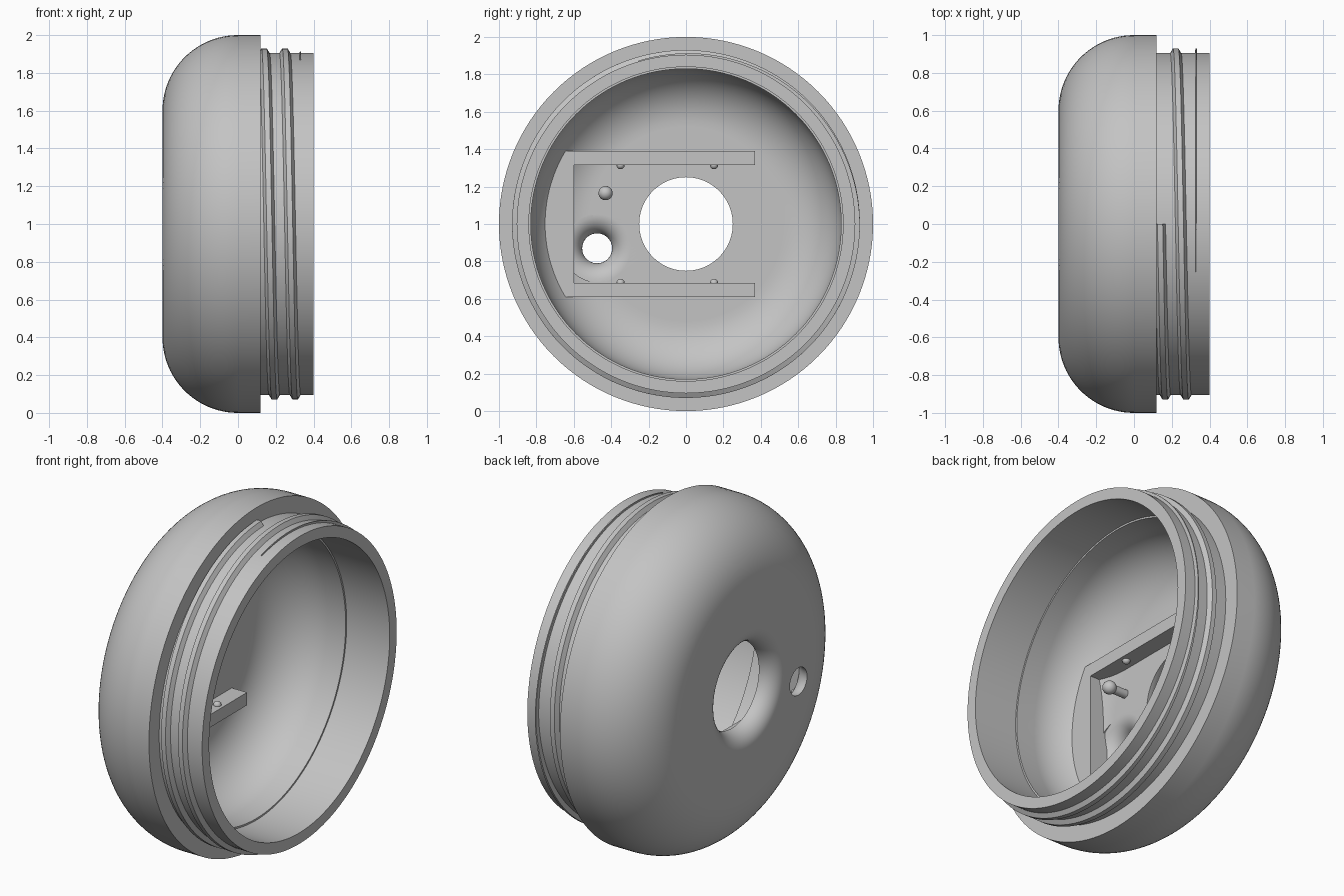
import bpy, bmesh
from math import sin, cos, pi, radians

cube = bpy.data.objects.get("Cube")
if cube:
    bpy.data.objects.remove(cube, do_unlink=True)

grey = bpy.data.materials.new("plain grey")
grey.use_nodes = True
colour = (0.55, 0.55, 0.55, 1)
grey.diffuse_color = colour
grey.node_tree.nodes["Principled BSDF"].inputs["Base Color"].default_value = colour


def finish(name, bm):
    bmesh.ops.recalc_face_normals(bm, faces=bm.faces[:])
    mesh = bpy.data.meshes.new(name)
    bm.to_mesh(mesh)
    bm.free()
    mesh.materials.append(grey)
    obj = bpy.data.objects.new(name, mesh)
    bpy.context.collection.objects.link(obj)
    return obj


def smooth(obj):
    bpy.ops.object.select_all(action='DESELECT')
    obj.select_set(True)
    bpy.context.view_layer.objects.active = obj
    bpy.ops.object.shade_smooth_by_angle(angle=radians(30))


def arc(cx, cr, radius, start, end, steps):
    """Profile points (x, r) on an arc, angles in degrees from +x."""
    return [(cx + radius * cos(radians(start + (end - start) * i / steps)),
             cr + radius * sin(radians(start + (end - start) * i / steps)))
            for i in range(steps + 1)]


def bridge(bm, a, b):
    for i in range(len(a)):
        j = (i + 1) % len(a)
        bm.faces.new((a[i], a[j], b[j], b[i]))


def lathe(name, profile, y=0, z=1, segments=128, closed=False):
    """Turn a profile of (x, r) points around an axis along x."""
    bm = bmesh.new()
    rings = [[bm.verts.new((x, y + r * cos(2 * pi * i / segments),
                            z + r * sin(2 * pi * i / segments)))
              for i in range(segments)] for x, r in profile]
    for a, b in zip(rings, rings[1:]):
        bridge(bm, a, b)
    if closed:
        bridge(bm, rings[-1], rings[0])
    else:
        bm.faces.new(rings[0])
        bm.faces.new(rings[-1])
    return finish(name, bm)


# Hollow domed shell with neck and flared centre hole
profile = arc(-0.3, 0.35, 0.1, 270, 180, 10)
profile += [(-0.4, 0.36), (-0.4, 0.59)]
profile += arc(0, 0.6, 0.4, 180, 90, 24)
profile += [(0.12, 1.0), (0.12, 0.905), (0.4, 0.905), (0.4, 0.84),
            (0.12, 0.84), (0.12, 0.83)]
profile += arc(0, 0.53, 0.3, 90, 180, 20)
profile += [(-0.3, 0.52)]
shell = lathe("domed_shell", profile, closed=True)

# Small side hole, flared on the inside
flare = [(-0.5, 0.08)] + arc(-0.4, 0.18, 0.1, 270, 360, 10)[:-1]
flare += [(-0.3, 0.18), (-0.22, 0.18)]
cutter = lathe("hole_cutter", flare, y=-0.475, z=0.87, segments=48)
cutter.hide_render = True
cut = shell.modifiers.new("side hole", 'BOOLEAN')
cut.operation = 'DIFFERENCE'
cut.solver = 'EXACT'
cut.object = cutter
bpy.context.view_layer.objects.active = shell
bpy.ops.object.modifier_apply(modifier=cut.name)
bpy.data.objects.remove(cutter, do_unlink=True)
smooth(shell)
shell.modifiers.new("even shading", 'WEIGHTED_NORMAL').keep_sharp = True

# Screw thread: two turns that thin out to a fin at the end
bm = bmesh.new()
steps = 256
turns = 2.045
previous = None
for i in range(steps + 1):
    turn = turns * i / steps
    angle = 2 * pi * turn
    x = 0.138 + 0.11 * turn
    thin = min(1, max(0, (turn - 1.5) / 0.25))
    base = 0.035 * (1 - thin) + 0.004 * thin
    crest = 0.014 * (1 - thin) + 0.003 * thin
    x = min(x, 0.33)
    top = 0.93 - 0.02 * max(0, (turn - 1.75) / 0.295)
    section = [(x - base, 0.895), (x - crest, top), (x + crest, top), (x + base, 0.895)]
    ring = [bm.verts.new((px, -r * sin(angle), 1 + r * cos(angle))) for px, r in section]
    if previous:
        bridge(bm, previous, ring)
    else:
        bm.faces.new(ring)
    previous = ring
bm.faces.new(previous)
smooth(finish("screw_thread", bm))

# U-shaped bracket, its closed end buried in the dome wall
outer = 0.39
inner = 0.315
reach = 0.78
limit = 30
outline = [(0.37, outer), (0.37, inner), (-0.6, inner),
           (-0.6, -inner), (0.37, -inner), (0.37, -outer)]
outline += [(-reach * cos(radians(a)), reach * sin(radians(a)))
            for a in range(-limit, limit + 1, 3)]
bm = bmesh.new()
low, high = [[bm.verts.new((x, y, 1 + z)) for y, z in outline] for x in (-0.32, -0.2)]
bridge(bm, low, high)
bm.faces.new(low)
bm.faces.new(high)
finish("bracket", bm)

# Clip bumps on the inner faces of the bracket arms
for row, z in (("lower", 1 - inner), ("upper", 1 + inner)):
    for side, y in (("back", 0.15), ("front", -0.35)):
        bm = bmesh.new()
        bmesh.ops.create_uvsphere(bm, u_segments=20, v_segments=12, radius=0.022)
        bmesh.ops.translate(bm, verts=bm.verts[:], vec=(-0.24, y, z))
        smooth(finish(f"{row}_{side}_clip_bump", bm))

# Ball-headed locating pin
pin = [(-0.32, 0.024)] + arc(-0.19, 0, 0.038, 140, 3, 14)
smooth(lathe("locating_pin", pin, y=-0.43, z=1.165, segments=28))
